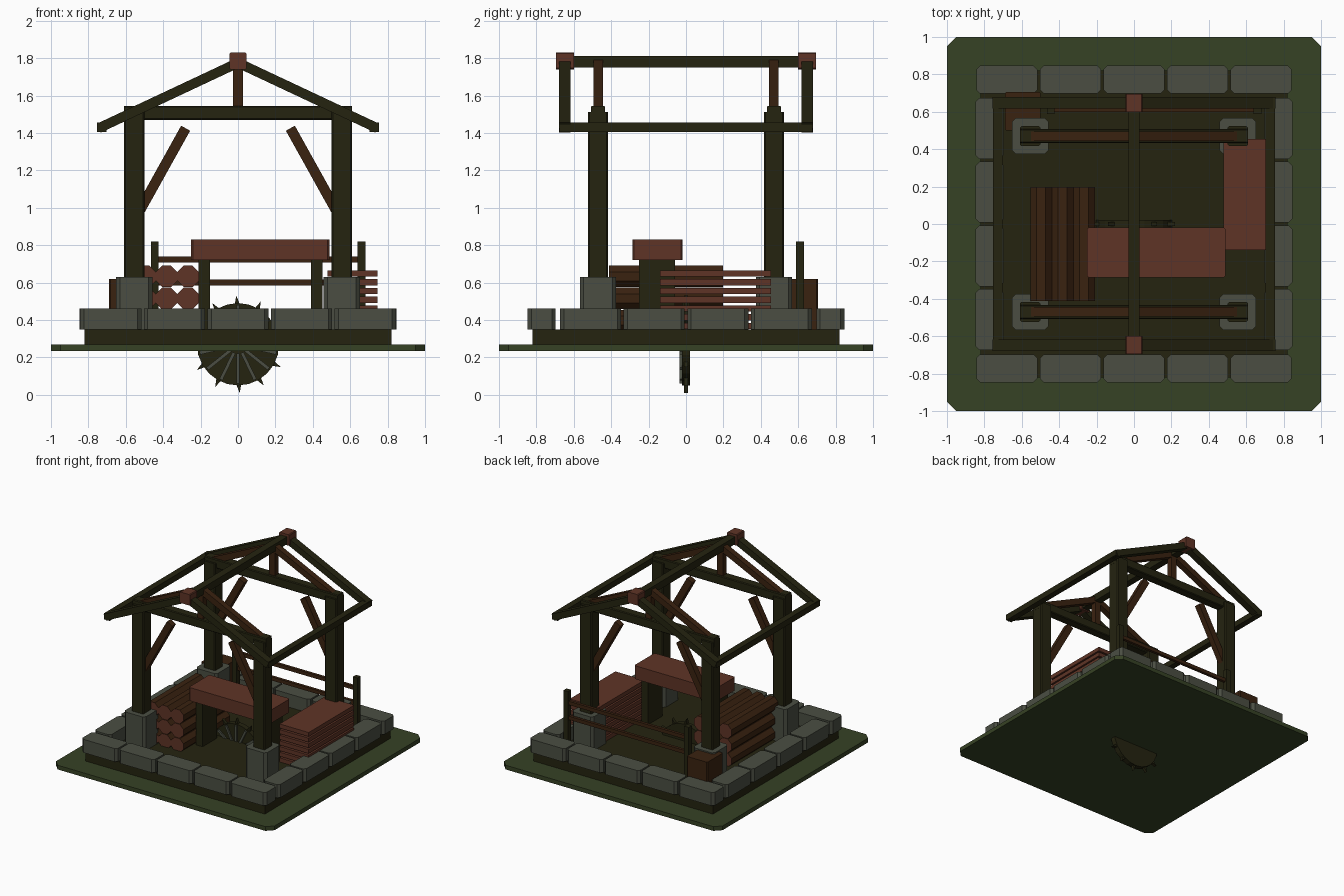
import bpy, bmesh, math
from mathutils import Matrix, Vector

if "Cube" in bpy.data.objects:
    bpy.data.objects.remove(bpy.data.objects["Cube"])


def material(name, rgb):
    m = bpy.data.materials.new(name)
    m.diffuse_color = (*rgb, 1)
    m.use_nodes = True
    m.node_tree.nodes["Principled BSDF"].inputs["Base Color"].default_value = m.diffuse_color
    return m


GRASS = material("grass green", (.037, .054, .018))
STONE = material("grey stone", (.069, .076, .055))
DARK = material("dark timber", (.018, .017, .005))
BROWN = material("brown wood", (.042, .016, .005))
RED = material("red cut wood", (.114, .034, .019))


def finish(name, bm, *mats):
    bmesh.ops.recalc_face_normals(bm, faces=bm.faces)
    me = bpy.data.meshes.new(name)
    bm.to_mesh(me)
    bm.free()
    for m in mats:
        me.materials.append(m)
    ob = bpy.data.objects.new(name, me)
    bpy.context.collection.objects.link(ob)
    return ob


def box(name, x, y, z, mat, chamfer=0, axis=2):
    """Box from min/max pairs; edges along the given axis are chamfered."""
    bm = bmesh.new()
    bmesh.ops.create_cube(bm, size=1)
    for v in bm.verts:
        v.co = Vector([(r[0] + r[1]) / 2 + c * (r[1] - r[0]) for r, c in zip((x, y, z), v.co)])
    if chamfer:
        edges = [e for e in bm.edges if abs((e.verts[0].co - e.verts[1].co).normalized()[axis]) > .9]
        bmesh.ops.bevel(bm, geom=edges, offset=chamfer, segments=1, affect='EDGES')
    return finish(name, bm, mat)


def strut(name, a, b, y, thick, depth, mat):
    """Sloping square beam in the xz plane from a to b, centred at y."""
    dx, dz = b[0] - a[0], b[1] - a[1]
    ob = box(name, (-math.hypot(dx, dz) / 2, math.hypot(dx, dz) / 2),
             (-depth / 2, depth / 2), (-thick / 2, thick / 2), mat)
    ob.data.transform(Matrix.Translation(((a[0] + b[0]) / 2, y, (a[1] + b[1]) / 2))
                      @ Matrix.Rotation(-math.atan2(dz, dx), 4, 'Y'))
    return ob


def around(c, half):
    return (c - half, c + half)


# Ground and floor
box("grass_base", (-1, 1), (-1, 1), (.235, .27), GRASS, .05)
box("floor_slab", (-.82, .82), (-.82, .82), (.27, .35), DARK)

# Stone border
for s in (-1, 1):
    for i in range(5):
        box("border_stone", around((i - 2) * .34, .163), around(s * .772, .075), (.35, .46), STONE, .02)
    for i in range(4):
        box("border_stone_side", around(s * .772, .075), around((i - 1.5) * .34, .163), (.35, .46), STONE, .02)

# Posts on stone feet, braces and roof frame
for sy in (-1, 1):
    y = sy * .47
    for sx in (-1, 1):
        x = sx * .555
        box("post_foot", around(x, .097), around(y, .097), (.35, .63), STONE, .02)
        box("post", around(x, .054), around(y, .054), (.6, 1.513), DARK, .008)
        strut("brace", (sx * .525, .985), (sx * .28, 1.425), y, .055, .05, BROWN)
        strut("inner_rafter", (sx * .545, 1.52), (0, 1.775), y, .05, .05, BROWN)
        strut("outer_rafter", (sx * .745, 1.425), (0, 1.775), sy * .648, .052, .06, DARK)
    box("tie_beam", (-.61, .61), around(y, .038), (1.47, 1.545), DARK, .006, 0)
    box("king_post", around(0, .026), around(y, .025), (1.53, 1.77), BROWN)
    box("ridge_cap", around(0, .046), around(sy * .648, .048), (1.74, 1.83), RED, .006, 1)
for sx in (-1, 1):
    box("eave_beam", around(sx * .728, .026), (-.675, .675), (1.405, 1.455), DARK)
box("ridge_beam", around(0, .03), (-.62, .62), (1.75, 1.81), DARK)

# Workbench
box("bench_top", (-.25, .488), (-.287, -.018), (.72, .83), RED, .01)
for x in (-.18, .42):
    box("bench_leg", around(x, .031), (-.25, -.06), (.35, .73), DARK)

# Back fence
for x in (-.445, .66):
    box("fence_post", around(x, .021), around(.61, .021), (.35, .82), DARK)
for z in (.6, .723):
    box("fence_rail", (-.46, .68), around(.61, .012), around(z, .015), BROWN)

# Log pile: brown bark, red cut ends
for row in range(3):
    for col in range(3):
        bm = bmesh.new()
        bmesh.ops.create_cone(bm, cap_ends=True, segments=8, radius1=.062, radius2=.062, depth=.61)
        bmesh.ops.transform(bm, verts=bm.verts, matrix=Matrix.Translation(
            (-.497 + col * .115, -.108, .397 + row * .118)) @ Matrix.Rotation(math.pi / 2, 4, 'X')
            @ Matrix.Rotation(math.pi / 8, 4, 'Z'))
        for f in bm.faces:
            f.normal_update()
            f.material_index = int(abs(f.normal.y) > .9)
        finish("log", bm, BROWN, RED)

# Plank stack
for i in range(7):
    top = .665 - i * .0467
    box("plank", (.478, .745), (-.14, .455), (top - .034, top), RED)

# Crate in the back left corner
box("crate", (-.69, -.5), (.5, .707), (.35, .62), BROWN, .008)

# Sunken saw blade with spokes and raked teeth
bm = bmesh.new()
bmesh.ops.create_cone(bm, cap_ends=True, segments=24, radius1=.22, radius2=.22, depth=.044)
bmesh.ops.transform(bm, verts=bm.verts, matrix=Matrix.Translation((0, 0, .27)) @ Matrix.Rotation(math.pi / 2, 4, 'X'))
finish("saw_blade", bm, DARK)
for i in range(12):
    a = math.radians(i * 30 - 88)
    bm = bmesh.new()
    vs = [bm.verts.new((r * math.cos(a + d), -.012, .27 + r * math.sin(a + d)))
          for r, d in ((.205, -.1), (.26, 0), (.205, .06))]
    face = bm.faces.new(vs)
    ext = bmesh.ops.extrude_face_region(bm, geom=[face])["geom"]
    bmesh.ops.translate(bm, vec=(0, .024, 0), verts=[v for v in ext if isinstance(v, bmesh.types.BMVert)])
    finish("saw_tooth", bm, DARK)
for i in range(14):
    a = math.tau * (i + .5) / 14
    strut("saw_spoke", (.05 * math.cos(a), .27 + .05 * math.sin(a)),
          (.21 * math.cos(a), .27 + .21 * math.sin(a)), -.027, .018, .014, STONE)
